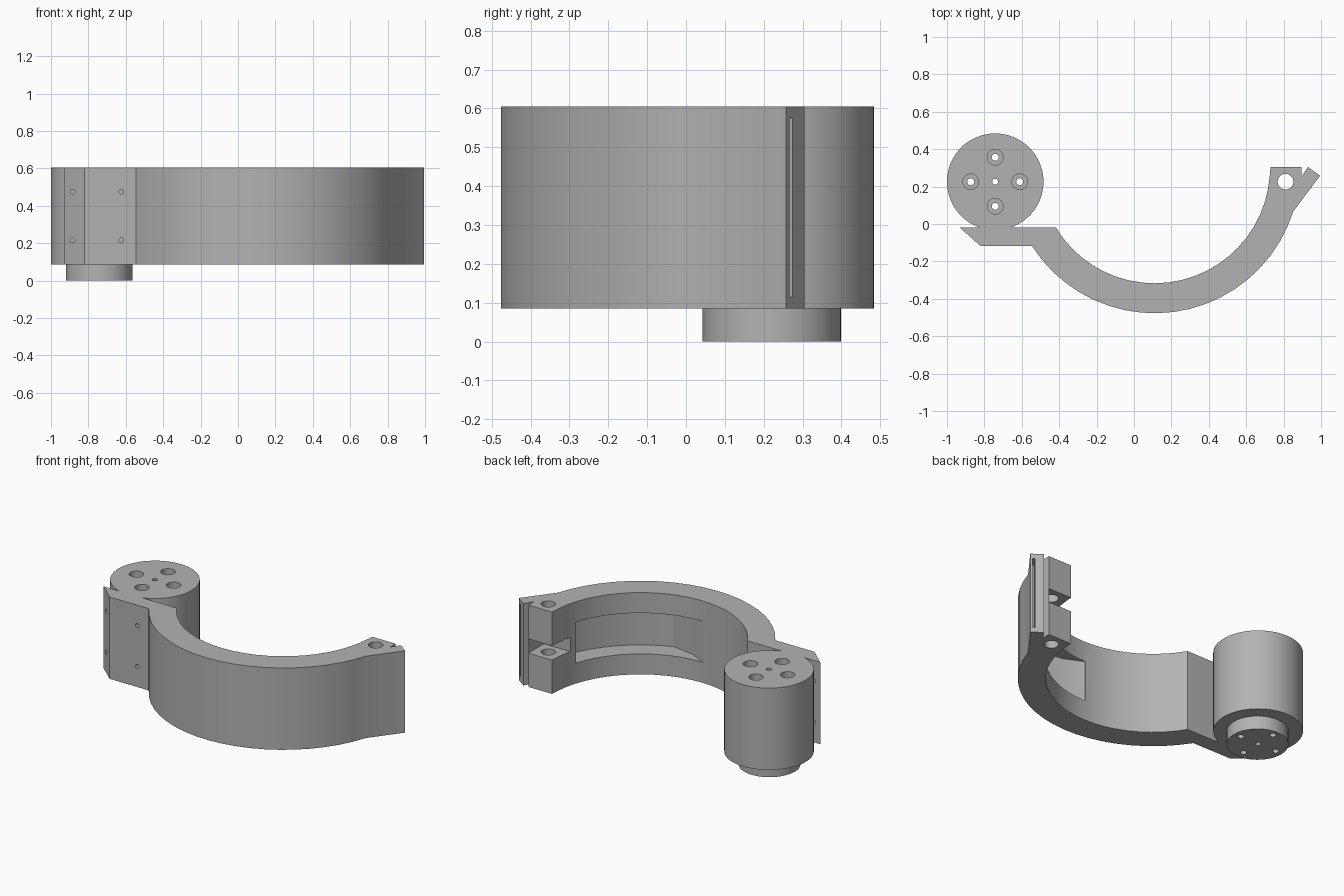
import bpy, bmesh, math
from mathutils import Vector

cube = bpy.data.objects.get("Cube")
if cube:
    bpy.data.objects.remove(cube, do_unlink=True)

LOW, HIGH = 0.085, 0.605
RING = (0.11, 0.30)
POST = Vector((-0.742, 0.226, 0))

grey = bpy.data.materials.new("plain grey")
grey.use_nodes = True
colour = (0.45, 0.45, 0.45, 1)
grey.diffuse_color = colour
grey.node_tree.nodes["Principled BSDF"].inputs["Base Color"].default_value = colour


def prism(name, outline, z0, z1):
    """Extrude a flat outline upwards into a closed solid."""
    bm = bmesh.new()
    face = bm.faces.new([bm.verts.new((x, y, z0)) for x, y in outline])
    top = bmesh.ops.extrude_face_region(bm, geom=[face])["geom"]
    moved = [v for v in top if isinstance(v, bmesh.types.BMVert)]
    bmesh.ops.translate(bm, verts=moved, vec=(0, 0, z1 - z0))
    bmesh.ops.recalc_face_normals(bm, faces=bm.faces)
    mesh = bpy.data.meshes.new(name)
    bm.to_mesh(mesh)
    bm.free()
    mesh.materials.append(grey)
    obj = bpy.data.objects.new(name, mesh)
    bpy.context.collection.objects.link(obj)
    return obj


def arc(radius, start, end, steps, centre=RING):
    angles = [math.radians(start + (end - start) * i / steps) for i in range(steps + 1)]
    return [(centre[0] + radius * math.cos(a), centre[1] + radius * math.sin(a)) for a in angles]


def rod(name, x, y, radius, z0, z1, sides=32):
    return prism(name, arc(radius, 0, 360 - 360 / sides, sides - 1, (x, y)), z0, z1)


def combine(target, tool, operation="DIFFERENCE"):
    """Apply a boolean and discard its tool."""
    tool.hide_render = True
    mod = target.modifiers.new("join", "BOOLEAN")
    mod.operation, mod.solver, mod.object = operation, "EXACT", tool
    bpy.context.view_layer.objects.active = target
    bpy.ops.object.modifier_apply(modifier=mod.name)
    bpy.data.objects.remove(tool, do_unlink=True)


# Curved clamp arm with the mounting plate and the notched hinge end
outline = [(-0.93, -0.02), (-0.82, -0.118)]
outline += arc(0.777, 212.6, 342.5, 20)
outline += [(0.995, 0.258), (0.93, 0.305), (0.895, 0.25), (0.895, 0.305), (0.73, 0.305)]
outline += arc(0.617, 356, 211.2, 22)
arm = prism("clamp_arm", outline, LOW, HIGH)

# Tapered pocket inside the arm
pocket = [(0.10, -0.30), (0.10, -0.318), (0.22, -0.375)]
pocket += arc(0.74, 290, 342, 10) + arc(0.59, 342, 275, 10)
combine(arm, prism("pocket_cutter", pocket, 0.215, 0.475))

# Gap between the two knuckles and the hinge pin hole
gap = [(0.6, 0.15), (0.894, 0.15), (0.894, 0.35), (0.6, 0.35)]
combine(arm, prism("knuckle_cutter", gap, 0.30, 0.39))
combine(arm, rod("pin_cutter", 0.81, 0.226, 0.042, 0, 0.7))

# Narrow slit in the slanted end face
normal, along = Vector((0.586, 0.81)), Vector((0.81, -0.586))
mid = Vector((0.978, 0.27))
slit = [mid + along * a + normal * n for a, n in
        ((-0.007, -0.08), (0.007, -0.08), (0.007, 0.05), (-0.007, 0.05))]
combine(arm, prism("slit_cutter", slit, 0.115, 0.575))

# Round post with its lower boss
combine(arm, rod("post", POST.x, POST.y, 0.258, LOW, HIGH, 64), "UNION")
combine(arm, rod("boss", POST.x, 0.221, 0.178, 0, 0.12, 48), "UNION")

# Centre hole and four counterbored bolt holes
combine(arm, rod("centre_cutter", POST.x, POST.y, 0.016, -0.1, 0.7, 16))
for i in range(4):
    a = i * math.pi / 2
    x, y = POST.x + 0.131 * math.cos(a), POST.y + 0.131 * math.sin(a)
    combine(arm, rod("bolt_cutter", x, y, 0.019, -0.1, 0.7, 16))
    combine(arm, rod("counterbore_cutter", x, y, 0.042, 0.35, 0.7, 24))

# Screw holes through the mounting plate
for x in (-0.885, -0.625):
    for z in (0.215, 0.475):
        drill = rod("screw_cutter", 0, 0, 0.013, -0.1, 0.1, 12)
        drill.rotation_euler.x = math.pi / 2
        drill.location = (x, -0.1, z)
        bpy.context.view_layer.update()
        combine(arm, drill)

# Smooth the round surfaces, keep the edges crisp
bpy.ops.object.select_all(action="DESELECT")
arm.select_set(True)
bpy.context.view_layer.objects.active = arm
bpy.ops.object.shade_smooth_by_angle(angle=math.radians(25))
